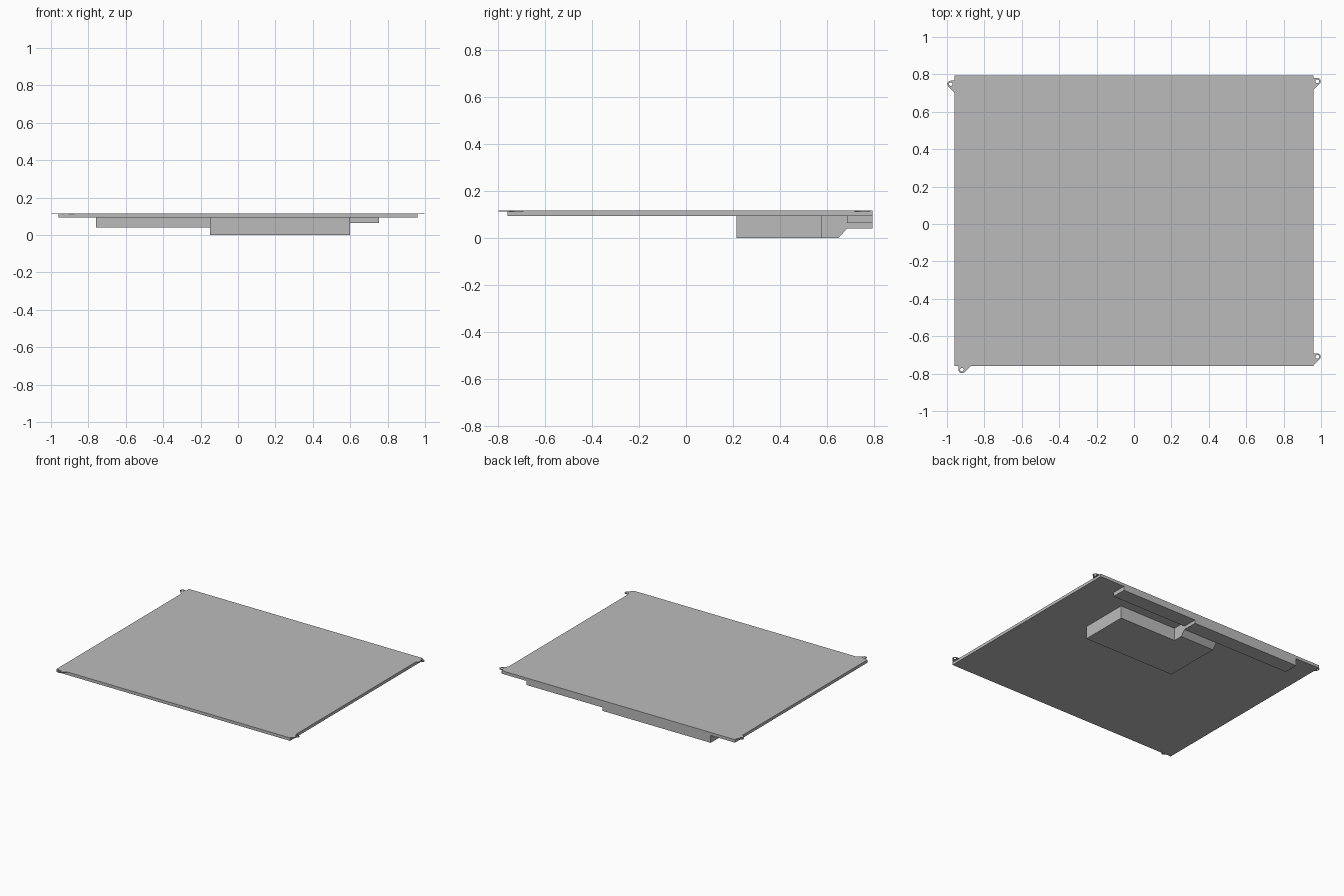
import bpy
import bmesh
from math import cos, sin, radians
from mathutils import Matrix, Vector

if "Cube" in bpy.data.objects:
    bpy.data.objects.remove(bpy.data.objects["Cube"])

grey = bpy.data.materials.new("light_grey")
grey.use_nodes = True
grey.diffuse_color = (0.5, 0.5, 0.5, 1)
grey.node_tree.nodes["Principled BSDF"].inputs["Base Color"].default_value = (0.5, 0.5, 0.5, 1)

TOP, UNDER = 0.116, 0.094        # panel top and underside heights
BACK, FRONT, SIDE = 0.795, -0.76, 0.96
LEDGE = 0.685                    # front edge of the rear ledges


def prism(name, profile, x0, x1):
    """Extrude a (y, z) profile along x."""
    bm = bmesh.new()
    face = bm.faces.new([bm.verts.new((x0, y, z)) for y, z in profile])
    ext = bmesh.ops.extrude_face_region(bm, geom=[face])
    moved = [v for v in ext["geom"] if isinstance(v, bmesh.types.BMVert)]
    bmesh.ops.translate(bm, verts=moved, vec=(x1 - x0, 0, 0))
    bmesh.ops.recalc_face_normals(bm, faces=bm.faces)
    mesh = bpy.data.meshes.new(name)
    bm.to_mesh(mesh)
    bm.free()
    mesh.materials.append(grey)
    obj = bpy.data.objects.new(name, mesh)
    bpy.context.collection.objects.link(obj)
    return obj


def rect(y0, y1, z0, z1):
    return [(y0, z0), (y1, z0), (y1, z1), (y0, z1)]


def arc(v, r, start, end, steps):
    angles = [radians(start + (end - start) * i / steps) for i in range(steps + 1)]
    return [(r * cos(a), v + r * sin(a)) for a in angles]


def lug(name, origin, along, outward):
    """Thin mounting ear with a screw hole, tapering along the panel edge."""
    thick, r, v = 0.004, 0.018, 0.02
    outline = [(-r, 0)] + arc(v, r, 180, 45, 12) + [(v + r * 1.414, 0)]
    hole = arc(v, r * 0.55, 0, 345, 23)
    curve = bpy.data.curves.new(name, "CURVE")
    curve.dimensions = "2D"
    curve.fill_mode = "BOTH"
    curve.extrude = thick / 2
    for pts in (outline, hole):
        spline = curve.splines.new("POLY")
        spline.points.add(len(pts) - 1)
        for p, (a, b) in zip(spline.points, pts):
            pos = Vector(along) * a + Vector(outward) * b
            p.co = (pos.x, pos.y, 0, 1)
        spline.use_cyclic_u = True
    curve.materials.append(grey)
    obj = bpy.data.objects.new(name, curve)
    obj.matrix_world = Matrix.Translation((*origin, TOP - thick / 2))
    bpy.context.collection.objects.link(obj)
    bpy.ops.object.select_all(action="DESELECT")
    obj.select_set(True)
    bpy.context.view_layer.objects.active = obj
    bpy.ops.object.convert(target="MESH")


# Flat display panel
prism("panel", rect(FRONT, BACK, UNDER, TOP), -SIDE, SIDE)

# Ledges along the rear edge of the underside
prism("deep_rear_ledge", rect(LEDGE, BACK, 0.039, UNDER), -0.76, 0.13)
prism("shallow_rear_ledge", rect(LEDGE, BACK, 0.064, UNDER), 0.13, 0.755)

# Housing under the panel, with a chamfered bridge to the deep ledge
prism("housing", rect(0.215, 0.58, 0, UNDER), 0.13, 0.6)
prism("housing_bridge",
      [(0.215, 0), (0.65, 0), (LEDGE, 0.039), (LEDGE, UNDER), (0.215, UNDER)],
      -0.15, 0.13)

# Mounting ears at the corners
lug("back_left_lug", (SIDE, 0.763), (0, -1), (1, 0))
lug("front_left_lug", (SIDE, -0.71), (0, -1), (1, 0))
lug("back_right_lug", (-SIDE, 0.748), (0, -1), (-1, 0))
lug("front_right_lug", (-0.92, FRONT), (1, 0), (0, -1))
